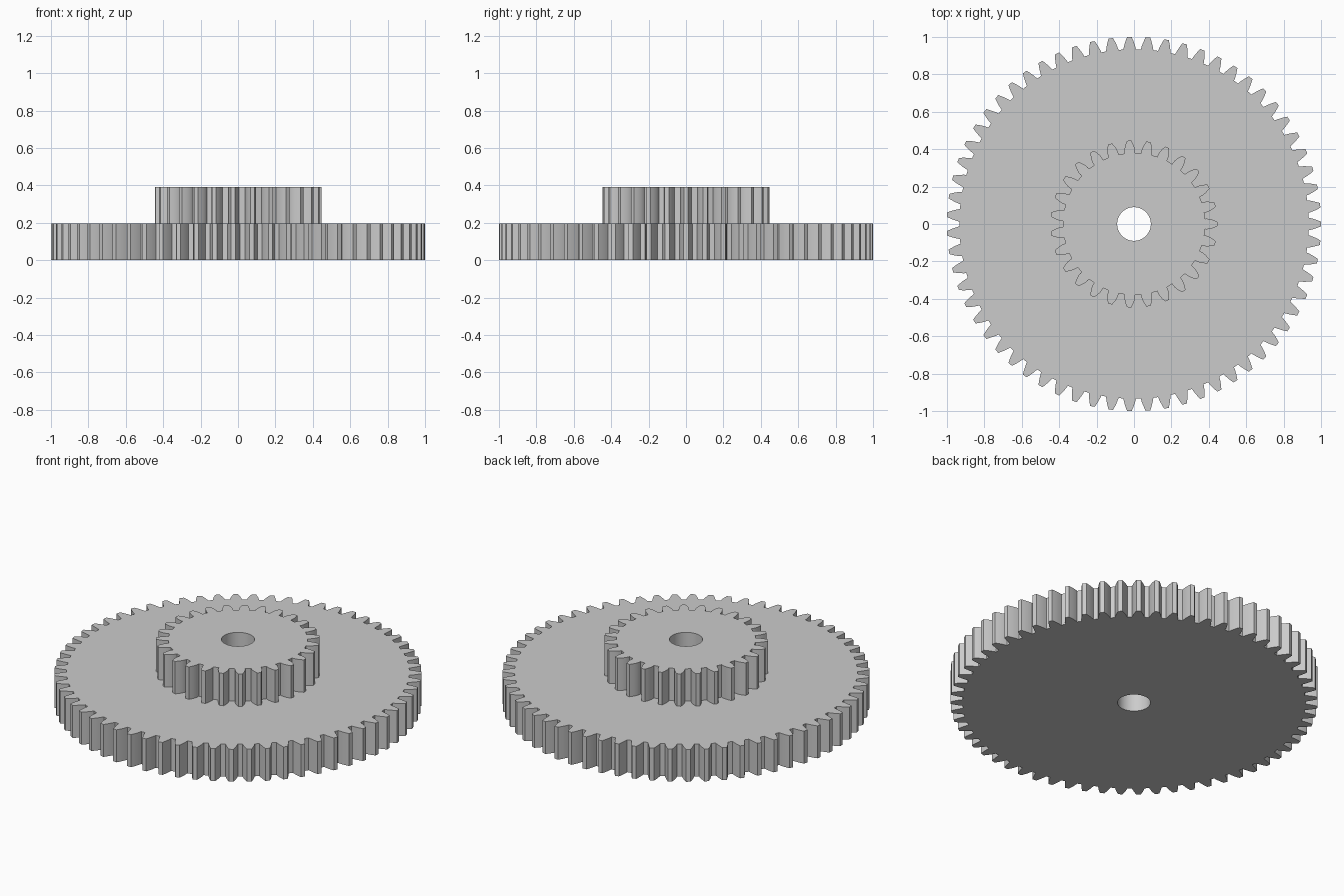
import bpy
import bmesh
import math

cube = bpy.data.objects.get("Cube")
if cube:
    bpy.data.objects.remove(cube, do_unlink=True)

# Shared proportions
LARGE_TEETH, SMALL_TEETH = 63, 27
MODULE = 2 / (LARGE_TEETH + 2)
DEDENDUM = 1.15 * MODULE
PRESSURE = math.radians(20)
THICKNESS = 0.195
BORE = 0.09
FLANK_STEPS = 4

grey = bpy.data.materials.new("plain grey")
grey.use_nodes = True
colour = (0.6, 0.6, 0.6, 1)
grey.diffuse_color = colour
grey.node_tree.nodes["Principled BSDF"].inputs["Base Color"].default_value = colour


def polar(radius, angle):
    return radius * math.cos(angle), radius * math.sin(angle)


def gear_outline(teeth):
    """Involute tooth profile, with one tooth pointing along +x."""
    pitch_r = MODULE * teeth / 2
    base_r = pitch_r * math.cos(PRESSURE)
    tip_r, root_r = pitch_r + MODULE, pitch_r - DEDENDUM
    start = max(base_r, root_r)

    def half_angle(radius):
        a = math.acos(min(1, base_r / radius))
        return (math.pi / (2 * teeth) + math.tan(PRESSURE) - PRESSURE
                - math.tan(a) + a)

    radii = [start + (tip_r - start) * i / FLANK_STEPS for i in range(FLANK_STEPS + 1)]
    flank = [(r, half_angle(r)) for r in radii]
    if root_r < base_r:
        flank.insert(0, (root_r, half_angle(base_r)))
    tooth = [(r, -a) for r, a in flank] + [(r, a) for r, a in reversed(flank)]
    return [polar(r, a + math.tau * k / teeth) for k in range(teeth) for r, a in tooth]


def make_gear(name, teeth, bottom):
    """Extruded gear with a round bore through the middle."""
    bm = bmesh.new()
    bore = [polar(BORE, math.tau * i / 64) for i in range(64)]
    caps = ([], [])
    for points in (gear_outline(teeth), bore):
        n = len(points)
        rings = [[bm.verts.new((x, y, z)) for x, y in points]
                 for z in (bottom, bottom + THICKNESS)]
        # Tooth or bore walls
        for i in range(n):
            j = (i + 1) % n
            bm.faces.new((rings[0][i], rings[0][j], rings[1][j], rings[1][i]))
        for ring, cap in zip(rings, caps):
            cap.extend(bm.edges.get((ring[i], ring[(i + 1) % n])) for i in range(n))
    # Flat faces above and below
    for cap in caps:
        bmesh.ops.triangle_fill(bm, edges=cap, use_beauty=True, normal=(0, 0, 1))
    bmesh.ops.recalc_face_normals(bm, faces=bm.faces[:])
    mesh = bpy.data.meshes.new(name)
    bm.to_mesh(mesh)
    bm.free()
    mesh.materials.append(grey)
    obj = bpy.data.objects.new(name, mesh)
    bpy.context.scene.collection.objects.link(obj)
    bpy.ops.object.select_all(action="DESELECT")
    obj.select_set(True)
    bpy.context.view_layer.objects.active = obj
    bpy.ops.object.shade_smooth_by_angle(angle=math.radians(15))
    return obj


make_gear("large_gear", LARGE_TEETH, 0)
make_gear("small_gear", SMALL_TEETH, THICKNESS)
